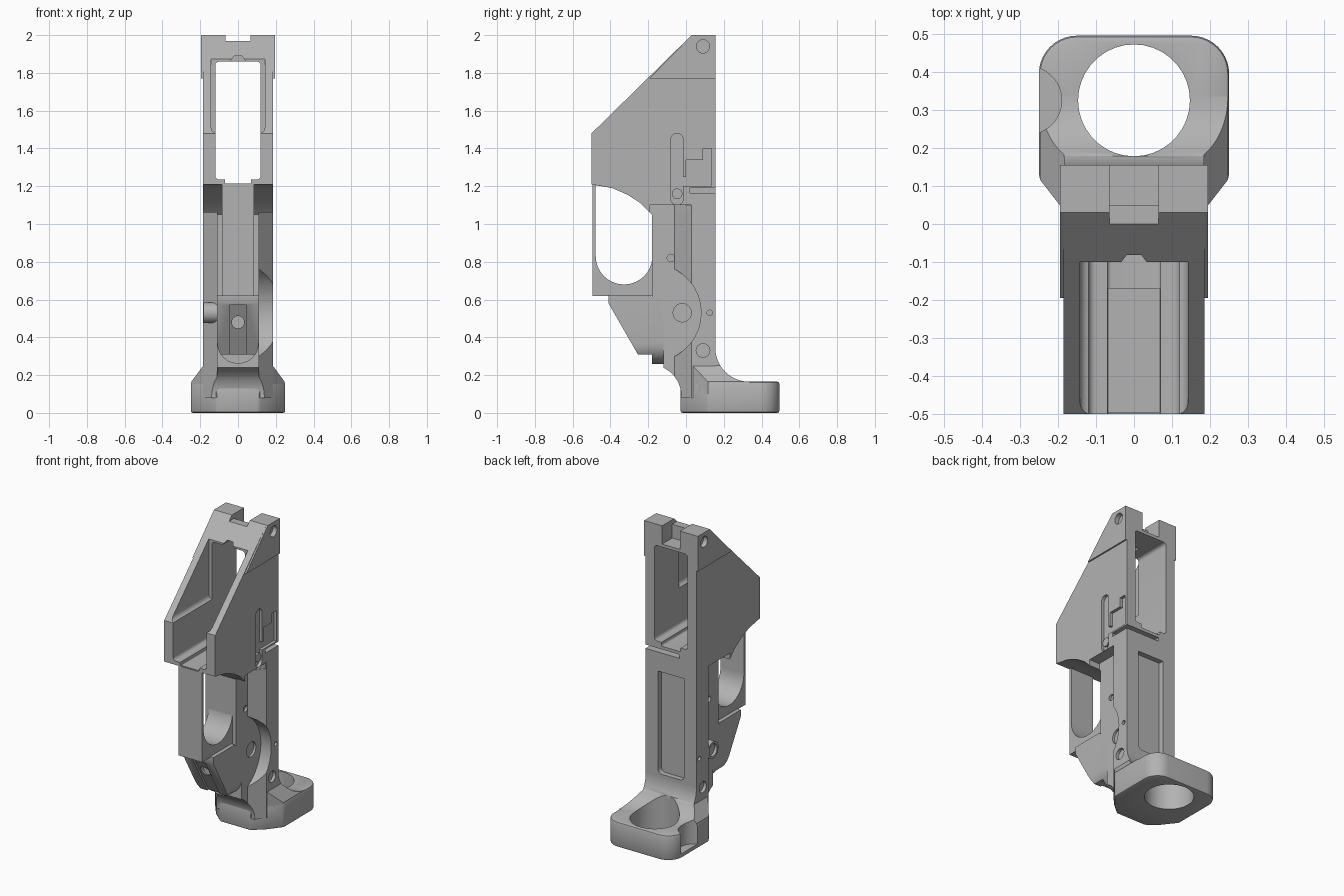
import bpy, bmesh, math
from mathutils import Vector

if "Cube" in bpy.data.objects:
    bpy.data.objects.remove(bpy.data.objects["Cube"])

GREY = bpy.data.materials.new("matte grey")
GREY.use_nodes = True
GREY.diffuse_color = (0.45, 0.45, 0.45, 1)
GREY.node_tree.nodes["Principled BSDF"].inputs["Base Color"].default_value = (0.45, 0.45, 0.45, 1)


def place(axis, a, b, depth):
    return {"x": (depth, a, b), "y": (a, depth, b), "z": (a, b, depth)}[axis]


def prism(name, pts, axis, lo, hi):
    """Extrude a flat outline along one axis."""
    bm = bmesh.new()
    face = bm.faces.new([bm.verts.new(place(axis, a, b, lo)) for a, b in pts])
    ext = bmesh.ops.extrude_face_region(bm, geom=[face])
    moved = [v for v in ext["geom"] if isinstance(v, bmesh.types.BMVert)]
    bmesh.ops.translate(bm, verts=moved, vec=Vector(place(axis, 0, 0, hi - lo)))
    bmesh.ops.recalc_face_normals(bm, faces=bm.faces)
    mesh = bpy.data.meshes.new(name)
    bm.to_mesh(mesh)
    bm.free()
    ob = bpy.data.objects.new(name, mesh)
    bpy.context.collection.objects.link(ob)
    mesh.materials.append(GREY)
    return ob


def rect(a0, a1, b0, b1):
    return [(a0, b0), (a1, b0), (a1, b1), (a0, b1)]


def arc(ca, cb, r, start, end, steps=12):
    angles = [math.radians(start + (end - start) * i / steps) for i in range(steps + 1)]
    return [(ca + r * math.cos(t), cb + r * math.sin(t)) for t in angles]


def circle(ca, cb, r):
    return arc(ca, cb, r, 0, 350, 35)


def pill(a0, a1, b0, b1):
    r, c = (a1 - a0) / 2, (a0 + a1) / 2
    return arc(c, b1 - r, r, 0, 180) + arc(c, b0 + r, r, 180, 360)


def round_rect(a0, a1, b0, b1, r):
    return (arc(a1 - r, b1 - r, r, 0, 90, 5) + arc(a0 + r, b1 - r, r, 90, 180, 5) +
            arc(a0 + r, b0 + r, r, 180, 270, 5) + arc(a1 - r, b0 + r, r, 270, 360, 5))


def u_trim(b):
    """Outline that leaves a half-round underside centred at height b."""
    return [(-0.2, 0.1), (-0.2, b)] + arc(0, b, 0.11, 180, 360) + [(0.2, b), (0.2, 0.1)]


def activate(ob):
    bpy.ops.object.select_all(action="DESELECT")
    bpy.context.view_layer.objects.active = ob
    ob.select_set(True)


def cut(target, pts, axis, lo, hi):
    """Subtract an extruded outline from a part."""
    tool = prism("cutter", pts, axis, lo, hi)
    tool.hide_render = True
    mod = target.modifiers.new("cut", "BOOLEAN")
    mod.operation, mod.solver, mod.object = "DIFFERENCE", "EXACT", tool
    activate(target)
    bpy.ops.object.modifier_apply(modifier=mod.name)
    bpy.data.objects.remove(tool)


def dimple(target, y, z, r, depth_x):
    """Shallow round mark on both flanks."""
    cut(target, circle(y, z, r), "x", depth_x, 0.3)
    cut(target, circle(y, z, r), "x", -0.3, -depth_x)


parts = []

# Upper housing: slanted front, curved lower edge
housing = prism("upper_housing", [
    (-0.5, 1.21), (-0.5, 1.48), (0.03, 2.0), (0.155, 2.0), (0.155, 1.04),
    (-0.18, 1.05), (-0.24, 1.11), (-0.31, 1.155), (-0.39, 1.19)], "x", -0.185, 0.185)
cut(housing, round_rect(-0.12, 0.12, 1.235, 1.86, 0.02), "y", -0.6, 0.3)
cut(housing, round_rect(-0.07, 0.07, 1.21, 1.4, 0.01), "y", -0.6, 0.3)
# Rounded step along the slanted mouth, and a small central nick
cut(housing, round_rect(-0.142, 0.142, 1.48, 1.9, 0.03), "y", -0.6, -0.1)
cut(housing, [(-0.05, 1.85), (0.05, 1.85), (0.02, 1.89), (-0.02, 1.89)], "y", -0.2, 0.0)
# Notch between the top lugs
cut(housing, rect(-0.065, 0.065, 1.97, 2.1), "y", -0.2, 0.3)
cut(housing, rect(-0.065, 0.065, 1.88, 2.1), "y", 0.05, 0.3)
# Lower flanks slim down towards the front of the body
for s in (-1, 1):
    cut(housing, [(s * 0.11, -0.19), (s * 0.11, -0.06), (s * 0.18, 0.03),
                  (s * 0.25, 0.03), (s * 0.25, -0.19)], "z", 1.0, 1.1)
# Shallow surface recesses on the left flank
for outline in (pill(-0.08, -0.015, 1.1, 1.48), rect(-0.015, 0.135, 1.2, 1.25),
                rect(0.0, 0.09, 1.25, 1.34), rect(0.09, 0.135, 1.25, 1.4)):
    cut(housing, outline, "x", 0.165, 0.3)
cut(housing, rect(-0.06, 0.3, 1.165, 1.19), "y", 0.02, 0.3)
dimple(housing, 0.09, 1.94, 0.035, 0.165)
parts.append(housing)

# Raised disc in the left flank recess
parts.append(prism("flank_disc", circle(-0.047, 1.16, 0.028), "x", 0.15, 0.18))

# Thickened lug cheeks either side of the notch
for side, s in (("left", 1), ("right", -1)):
    lo, hi = sorted((s * 0.18, s * 0.195))
    cheek = prism(side + "_lug_cheek", [
        (-0.195, 1.77), (0.03, 2.0), (0.155, 2.0), (0.155, 1.77)], "x", lo, hi)
    cut(cheek, circle(0.09, 1.94, 0.035), "x", -0.3, 0.3)
    parts.append(cheek)

# Main body: narrow front, sloped shoulders, wide back rails
body = prism("main_body", [
    (-0.11, -0.18), (0.11, -0.18), (0.11, -0.06), (0.185, 0.03), (0.185, 0.155),
    (-0.185, 0.155), (-0.185, 0.03), (-0.11, -0.06)], "z", 0.08, 1.06)
cut(body, arc(-0.19, 0.09, 0.165, 90, 0) + [(-0.025, -0.1), (-0.4, -0.1), (-0.4, 0.255)],
    "x", -0.3, 0.3)
cut(body, u_trim(0.37), "y", -0.3, -0.12)
cut(body, circle(-0.18, 0.53, 0.26), "x", 0.11, 0.3)
# Shallow back panel and surface dimples
cut(body, round_rect(-0.095, 0.095, 0.37, 1.13, 0.03), "y", 0.12, 0.3)
dimple(body, 0.09, 0.33, 0.036, 0.165)
dimple(body, 0.125, 0.53, 0.014, 0.165)
dimple(body, -0.08, 0.82, 0.02, 0.095)
cut(body, circle(-0.02, 0.53, 0.048), "x", 0.095, 0.3)
parts.append(body)

# Round boss on the right shoulder
boss = prism("right_boss", circle(-0.02, 0.53, 0.055), "x", -0.183, -0.1)
cut(boss, circle(-0.02, 0.53, 0.04), "x", -0.3, -0.165)
parts.append(boss)

# Back rails running past the joint up to the housing
for side, s in (("left", 1), ("right", -1)):
    lo, hi = sorted((s * 0.095, s * 0.185))
    parts.append(prism(side + "_rail_end", rect(0.03, 0.155, 1.02, 1.165), "x", lo, hi))

# Finger guard loop
guard = prism("finger_guard", rect(-0.495, -0.17, 0.62, 1.215), "x", -0.085, 0.085)
cut(guard, arc(-0.328, 0.83, 0.15, 180, 360, 20) +
    [(-0.178, 1.05), (-0.24, 1.11), (-0.31, 1.155), (-0.39, 1.19), (-0.478, 1.205)],
    "x", -0.3, 0.3)
parts.append(guard)

# Handle mount below the guard, with rounded underside and front slot
mount = prism("handle_mount", [
    (-0.41, 0.625), (-0.41, 0.58), (-0.255, 0.31), (-0.17, 0.31), (-0.17, 0.6),
    (-0.19, 0.625)], "x", -0.11, 0.11)
cut(mount, u_trim(0.37), "y", -0.6, -0.1)
cut(mount, [(-0.5, 0.57), (-0.39, 0.57), (-0.24, 0.31), (-0.24, 0.2), (-0.5, 0.2)],
    "x", -0.045, 0.045)
cut(mount, circle(0, 0.48, 0.033), "y", -0.6, -0.31)
parts.append(mount)

# Base collar: rounded back corners and tapered front
collar = prism("base_collar", [
    (-0.11, -0.03), (0.11, -0.03), (0.18, 0.03), (0.25, 0.12)] +
    arc(0.15, 0.395, 0.1, 0, 90, 10) + arc(-0.15, 0.395, 0.1, 90, 180, 10) +
    [(-0.25, 0.12), (-0.18, 0.03)], "z", 0.0, 0.165)
bev = collar.modifiers.new("soft_edges", "BEVEL")
bev.width, bev.segments = 0.012, 2
activate(collar)
bpy.ops.object.modifier_apply(modifier=bev.name)

# Neck: swept back curve with flared sides
back_sweep = arc(0.335, 0.345, 0.18, 180, 270)
neck = prism("neck", [(-0.03, 0.08), (-0.025, 0.2), (0.03, 0.25), (0.155, 0.27)] +
             [p for p in back_sweep if p[1] < 0.27] + [(0.335, 0.08)], "x", -0.184, 0.184)
for s in (-1, 1):
    cut(neck, [(s * 0.1, -0.1), (s * 0.1, -0.04), (s * 0.18, 0.03),
               (s * 0.3, 0.03), (s * 0.3, -0.1)], "z", 0.0, 0.5)
flare = prism("neck_flare", [
    (-0.247, 0.1), (0.247, 0.1), (0.247, 0.165), (0.184, 0.25), (-0.184, 0.25),
    (-0.247, 0.165)], "y", 0.03, 0.335)
for s in (-1, 1):
    cut(flare, [(s * 0.3, -0.02), (s * 0.14, -0.02), (s * 0.18, 0.03),
                (s * 0.25, 0.12), (s * 0.3, 0.12)], "z", 0.0, 0.5)
cut(flare, back_sweep + [(0.5, 0.165), (0.5, 0.5), (0.155, 0.5)], "x", -0.4, 0.4)

# Back sweep joining the rails to the neck
sweep = prism("back_sweep", [(0.13, 0.24), (0.13, 0.345)] + back_sweep[:8] + [(0.26, 0.17)],
              "x", -0.184, 0.184)

# Plain bore and a side scoop through the base
for ob in (collar, neck, flare, sweep):
    cut(ob, circle(0, 0.325, 0.147), "z", -0.1, 0.6)
    cut(ob, circle(-0.28, 0.325, 0.09), "z", 0.03, 0.6)
parts += [collar, neck, flare, sweep]

for ob in parts:
    activate(ob)
    bpy.ops.object.shade_smooth_by_angle(angle=math.radians(30))
